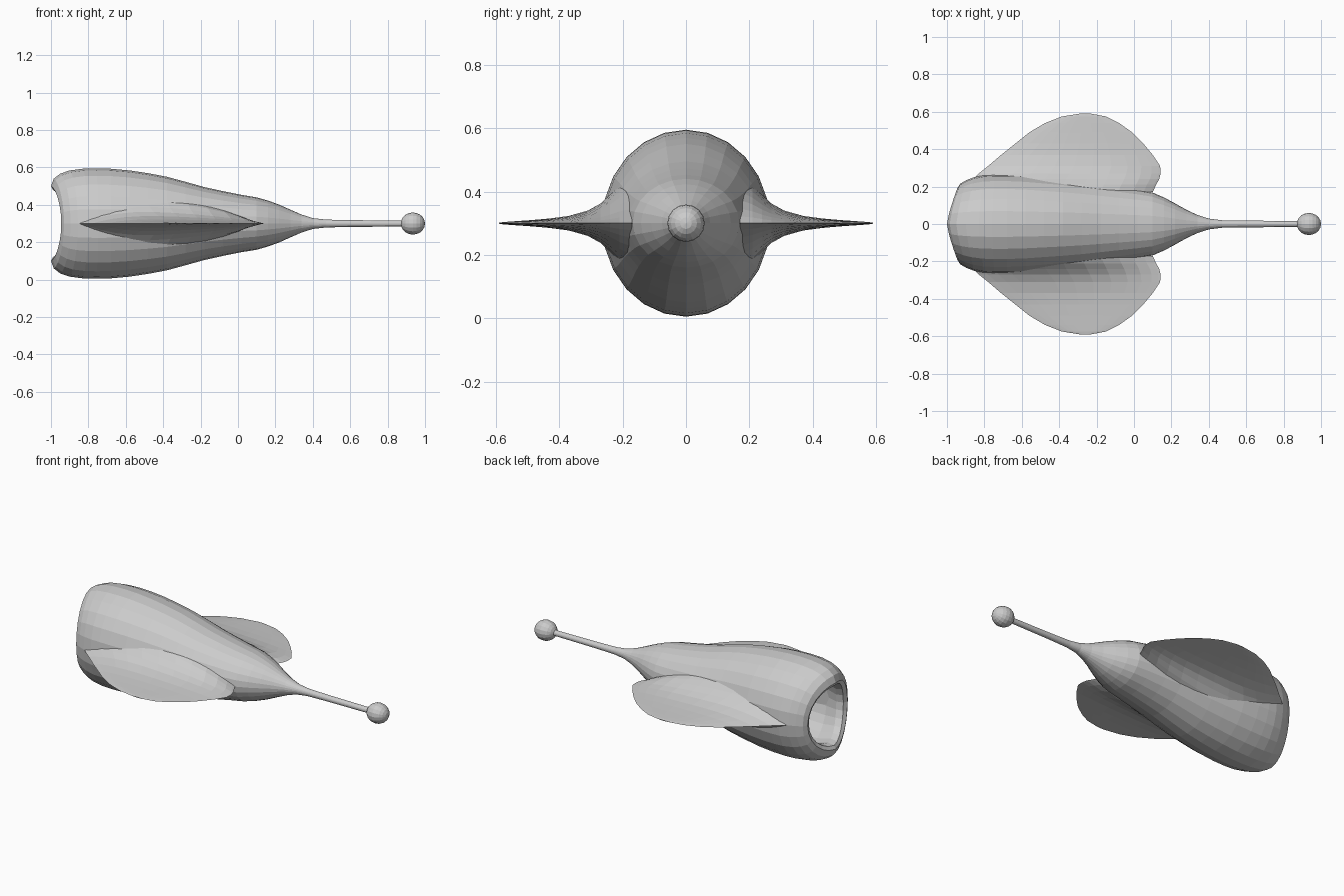
import bpy, bmesh, math
from mathutils import Matrix

if "Cube" in bpy.data.objects:
    bpy.data.objects.remove(bpy.data.objects["Cube"])

ZC = 0.30      # height of the long axis
SEG = 24

grey = bpy.data.materials.new("light grey")
grey.diffuse_color = (0.6, 0.6, 0.6, 1)
grey.use_nodes = True
grey.node_tree.nodes["Principled BSDF"].inputs["Base Color"].default_value = grey.diffuse_color


def finish(bm, name):
    bmesh.ops.recalc_face_normals(bm, faces=bm.faces)
    me = bpy.data.meshes.new(name)
    bm.to_mesh(me)
    bm.free()
    me.materials.append(grey)
    ob = bpy.data.objects.new(name, me)
    bpy.context.collection.objects.link(ob)
    return ob


def interp(table, x):
    if x <= table[0][0]:
        return table[0][1]
    for (a, p), (b, q) in zip(table, table[1:]):
        if x <= b:
            return p + (q - p) * (x - a) / (b - a)
    return table[-1][1]


# Body: rings (x, half width, half height) from the cavity, over the lip, to the stem
cavity = [(-0.35, 0.03, 0.04), (-0.45, 0.12, 0.14), (-0.65, 0.18, 0.20),
          (-0.85, 0.175, 0.20), (-0.95, 0.155, 0.175), (-0.99, 0.165, 0.18)]
shell = [(-1.0, 0.19, 0.20), (-0.985, 0.215, 0.24), (-0.95, 0.235, 0.267),
         (-0.90, 0.25, 0.284), (-0.83, 0.262, 0.293), (-0.76, 0.265, 0.295),
         (-0.68, 0.265, 0.293), (-0.58, 0.26, 0.284), (-0.48, 0.25, 0.269),
         (-0.38, 0.24, 0.250), (-0.28, 0.228, 0.223), (-0.18, 0.213, 0.195),
         (-0.08, 0.198, 0.173), (0.02, 0.183, 0.153), (0.10, 0.168, 0.140),
         (0.16, 0.142, 0.123), (0.22, 0.110, 0.101), (0.28, 0.076, 0.074),
         (0.34, 0.048, 0.048), (0.40, 0.029, 0.029), (0.47, 0.020, 0.021),
         (0.60, 0.018, 0.018), (0.90, 0.016, 0.016)]

bm = bmesh.new()
rings = []
for x, w, h in cavity + shell:
    fade = max(0.0, min(1.0, (-0.7 - x) / 0.25))   # mouth sides are set back
    ring = []
    for i in range(SEG):
        a = 2 * math.pi * i / SEG
        dx = 0.055 * fade * abs(math.sin(a)) ** 1.3
        ring.append(bm.verts.new((x + dx, w * math.sin(a), ZC + h * math.cos(a))))
    rings.append(ring)
for r, s in zip(rings, rings[1:]):
    for i in range(SEG):
        j = (i + 1) % SEG
        bm.faces.new((r[i], r[j], s[j], s[i]))
bm.faces.new(rings[0])
bm.faces.new(rings[-1])
finish(bm, "body")

# Side fins: stations (distance out, leading x, trailing x, half thickness)
stations = [(0.17, -0.88, 0.10, 0.165), (0.21, -0.87, 0.118, 0.135),
            (0.24, -0.86, 0.135, 0.100), (0.27, -0.83, 0.142, 0.070),
            (0.31, -0.78, 0.140, 0.046), (0.37, -0.71, 0.100, 0.027),
            (0.43, -0.635, 0.05, 0.018), (0.49, -0.56, -0.01, 0.012),
            (0.54, -0.475, -0.08, 0.008), (0.575, -0.385, -0.15, 0.005),
            (0.59, -0.29, -0.23, 0.002)]
heights = [(x, h) for x, w, h in shell]
CH = 14


def fin(side, name):
    bm = bmesh.new()
    loops = []
    for y, x0, x1, t in stations:
        top, bottom = [], []
        for k in range(CH + 1):
            u = 0.5 - 0.5 * math.cos(math.pi * k / CH)
            x = x0 + (x1 - x0) * u
            bulge = max(0.0, 1 - abs(2 * u - 1) ** 3)
            z = t * bulge * interp(heights, x) / 0.295
            top.append(bm.verts.new((x, side * y, ZC + z)))
            if 0 < k < CH:
                bottom.append(bm.verts.new((x, side * y, ZC - z)))
        loops.append(top + bottom[::-1])
    n = len(loops[0])
    for r, s in zip(loops, loops[1:]):
        for i in range(n):
            j = (i + 1) % n
            bm.faces.new((r[i], r[j], s[j], s[i]))
    bm.faces.new(loops[-1])
    # the root stays open only inside the shell wall, where it is capped
    bm.faces.new(loops[0])
    finish(bm, name)


fin(1, "fin_back")
fin(-1, "fin_front")

# Ball at the end of the stem
bm = bmesh.new()
turn = Matrix.Translation((0.935, 0, ZC)) @ Matrix.Rotation(math.pi / 2, 4, 'Y') \
    @ Matrix.Diagonal((0.059, 0.059, 0.065, 1))
bmesh.ops.create_uvsphere(bm, u_segments=16, v_segments=10, radius=1, matrix=turn)
finish(bm, "stem_ball")
